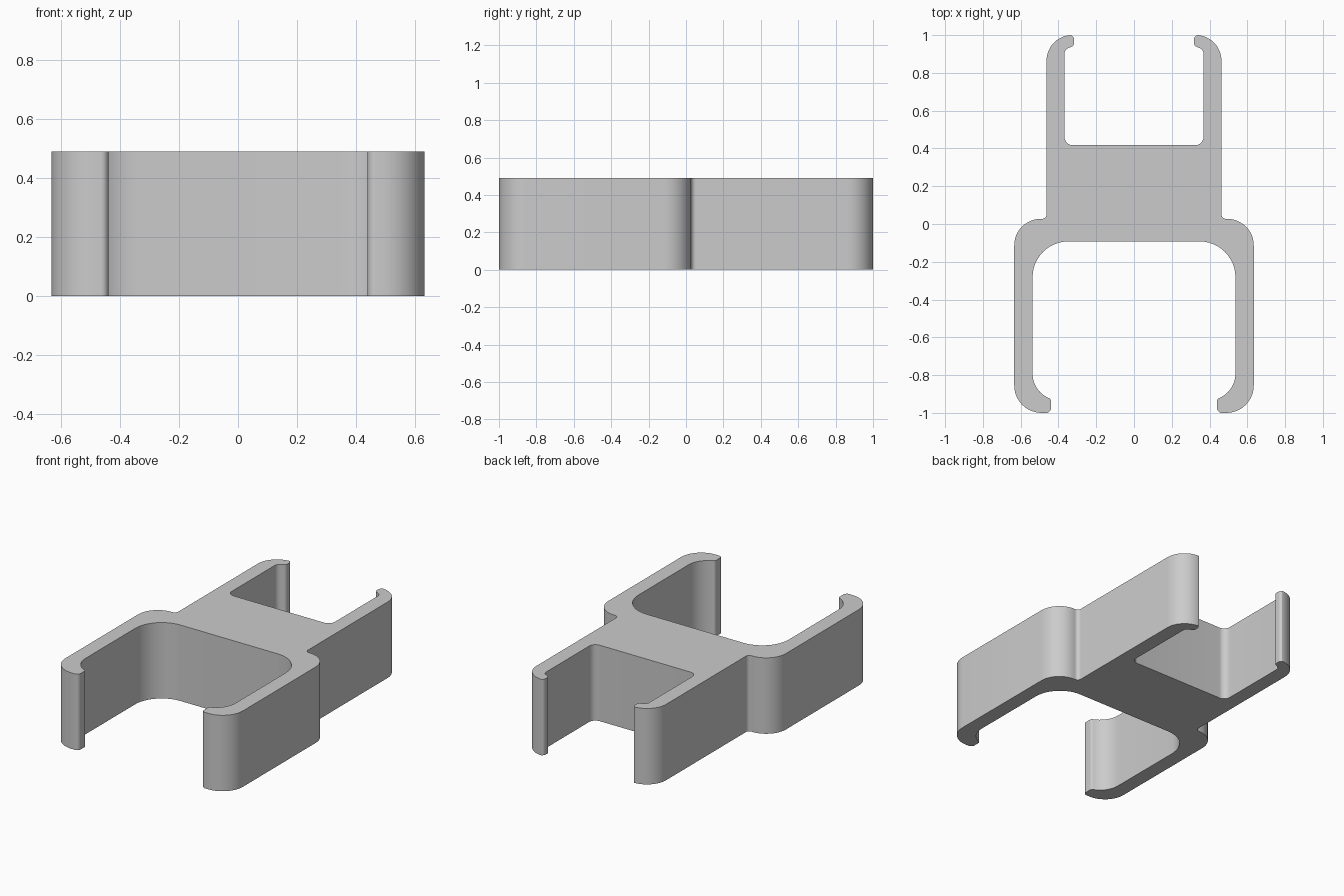
import bpy, bmesh, math
from mathutils import Vector

HEIGHT = 0.49

cube = bpy.data.objects.get("Cube")
if cube:
    bpy.data.objects.remove(cube, do_unlink=True)

# Left half of the outline: corner x, corner y, fillet radius
half = [
    (0.537, -0.092, 0.19), (0.537, -0.885, 0.14),    # front jaw, inside
    (0.44, -0.926, 0.016), (0.44, -1.0, 0.025),      # front lip
    (0.634, -1.0, 0.145), (0.634, 0.027, 0.14),      # front jaw, outside
    (0.463, 0.027, 0.025), (0.463, 1.0, 0.135),      # waist and rear arm
    (0.318, 1.0, 0.022), (0.318, 0.944, 0.02),       # rear lip
    (0.368, 0.922, 0.033), (0.368, 0.417, 0.045),    # rear arm, inside
]


def fillet(prev, corner, nxt, radius):
    """Return the points of an arc that rounds one corner."""
    a, b = (prev - corner).normalized(), (nxt - corner).normalized()
    half_angle = a.angle(b) / 2
    centre = corner + (a + b).normalized() * (radius / math.sin(half_angle))
    reach = radius / math.tan(half_angle)
    start, end = corner + a * reach - centre, corner + b * reach - centre
    sweep = start.angle(end)
    steps = max(3, math.ceil(sweep / math.radians(8)))
    return [centre + (start * math.sin(sweep * (1 - i / steps))
                      + end * math.sin(sweep * i / steps)) / math.sin(sweep)
            for i in range(steps + 1)]


# Mirror the corners, then round them all
corners = half + [(-x, y, r) for x, y, r in reversed(half)]
points = [Vector((x, y, 0)) for x, y, r in corners]
outline = []
for i, (x, y, r) in enumerate(corners):
    outline += fillet(points[i - 1], points[i], points[(i + 1) % len(points)], r)

# Fill the outline with triangles, so both open jaws stay open
bm = bmesh.new()
verts = [bm.verts.new(p) for p in outline]
rim = [bm.edges.new((verts[i - 1], verts[i])) for i in range(len(verts))]
bmesh.ops.triangle_fill(bm, edges=rim, use_beauty=True, normal=(0, 0, 1))

# Extrude it into the solid clip
top = bmesh.ops.extrude_face_region(bm, geom=bm.faces[:], use_keep_orig=True)
bmesh.ops.translate(bm, vec=(0, 0, HEIGHT),
                    verts=[v for v in top["geom"] if isinstance(v, bmesh.types.BMVert)])
bmesh.ops.recalc_face_normals(bm, faces=bm.faces)
mesh = bpy.data.meshes.new("double_clip")
bm.to_mesh(mesh)
bm.free()
clip = bpy.data.objects.new("double_clip", mesh)
bpy.context.collection.objects.link(clip)

# Plain grey plastic
grey = bpy.data.materials.new("plain_grey")
grey.use_nodes = True
colour = (0.6, 0.6, 0.6, 1)
grey.diffuse_color = colour
grey.node_tree.nodes["Principled BSDF"].inputs["Base Color"].default_value = colour
mesh.materials.append(grey)

# Smooth arcs with crisp rims
bpy.ops.object.select_all(action="DESELECT")
clip.select_set(True)
bpy.context.view_layer.objects.active = clip
bpy.ops.object.shade_smooth_by_angle(angle=math.radians(30))
